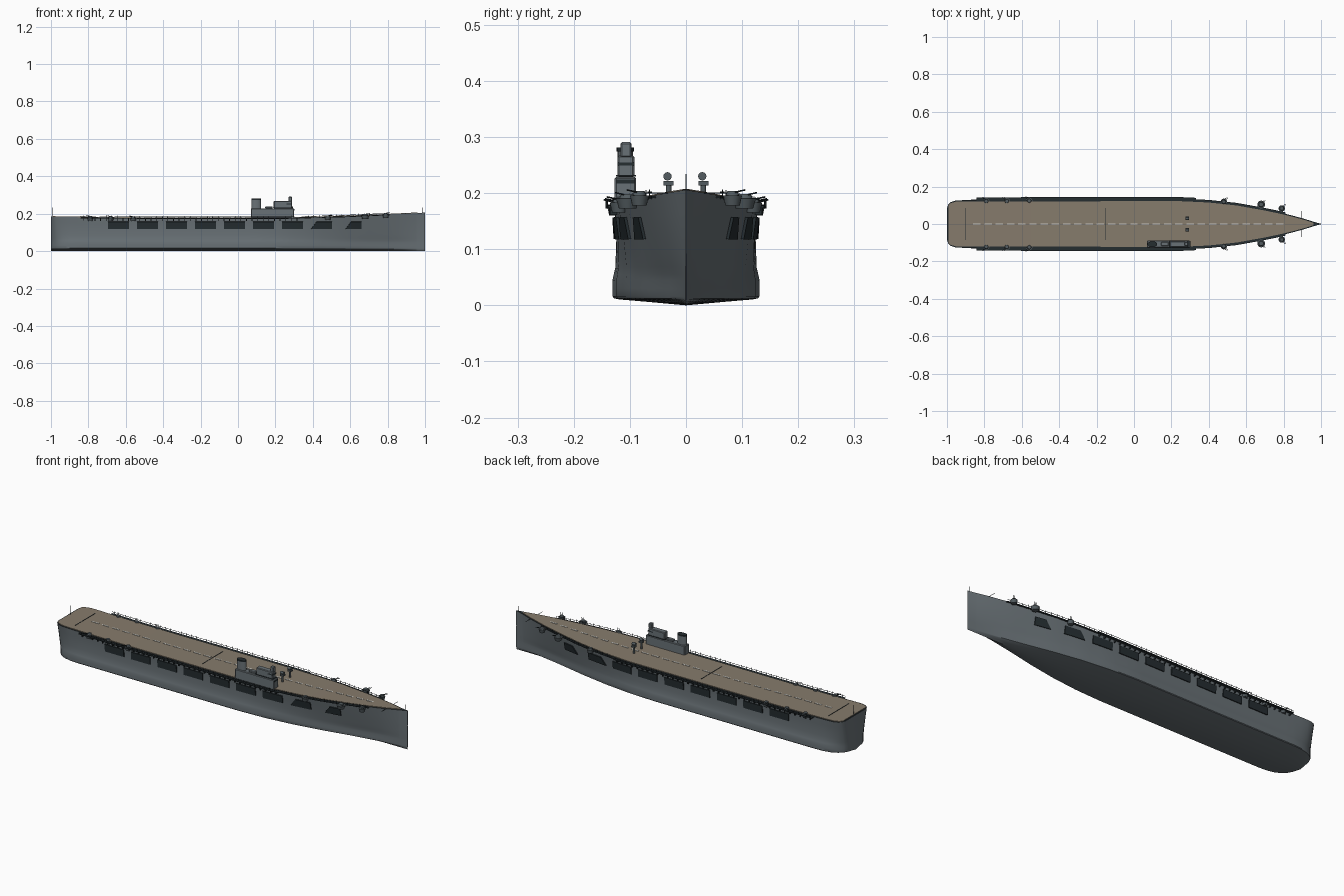
import bpy, bmesh, math
from mathutils import Matrix, Vector

if "Cube" in bpy.data.objects:
    bpy.data.objects.remove(bpy.data.objects["Cube"])


def material(name, rgb):
    m = bpy.data.materials.new(name)
    m.use_nodes = True
    m.diffuse_color = (*rgb, 1)
    m.node_tree.nodes["Principled BSDF"].inputs["Base Color"].default_value = (*rgb, 1)
    return m


GREY = material("hull grey", (0.14, 0.165, 0.18))
DARK = material("dark fittings", (0.018, 0.026, 0.03))
WOOD = material("deck planking", (0.24, 0.2, 0.15))
WHITE = material("deck marking", (0.62, 0.62, 0.58))
GUN = material("gun grey", (0.085, 0.105, 0.115))


def finish(name, bm, mats, smooth=0):
    bmesh.ops.recalc_face_normals(bm, faces=bm.faces)
    me = bpy.data.meshes.new(name)
    bm.to_mesh(me)
    bm.free()
    for m in mats:
        me.materials.append(m)
    ob = bpy.data.objects.new(name, me)
    bpy.context.collection.objects.link(ob)
    if smooth:
        bpy.ops.object.select_all(action="DESELECT")
        ob.select_set(True)
        bpy.context.view_layer.objects.active = ob
        bpy.ops.object.shade_smooth_by_angle(angle=math.radians(smooth))
    return ob


def box(bm, x, y, z, sx, sy, sz, turn=0):
    mat = Matrix.Translation((x, y, z)) @ Matrix.Rotation(turn, 4, "Z") @ Matrix.Diagonal((sx, sy, sz, 1))
    bmesh.ops.create_cube(bm, size=1, matrix=mat)


def rod(bm, a, b, r, r2=None, sides=12, stretch=1):
    a, b = Vector(a), Vector(b)
    rot = (b - a).to_track_quat("Z", "Y").to_matrix().to_4x4()
    mat = Matrix.Translation((a + b) / 2) @ rot @ Matrix.Diagonal((1, stretch, 1, 1))
    bmesh.ops.create_cone(bm, cap_ends=True, segments=sides, radius1=r,
                          radius2=r if r2 is None else r2, depth=(b - a).length, matrix=mat)


def lookup(table, x):
    for (x0, v0), (x1, v1) in zip(table, table[1:]):
        if x <= x1:
            return v0 + (v1 - v0) * max(0, x - x0) / (x1 - x0)
    return table[-1][1]


# Plan outlines of deck edge and bilge, as (x, half width)
DECK = [(-1, .085), (-.993, .104), (-.98, .117), (-.955, .125), (-.92, .127), (.25, .128), (.4, .121),
        (.55, .105), (.7, .078), (.8, .057), (.9, .031), (.96, .012), (1, .001)]
BILGE = [(-1, .06), (-.99, .082), (-.97, .103), (-.94, .119), (-.9, .128), (-.85, .131), (.1, .131),
         (.25, .124), (.4, .107), (.55, .081), (.7, .049), (.85, .02), (.95, .006), (1, .001)]
# Flare of the section, as (height, blend to deck edge) and the waist above the bulge
BLEND = [(.013, 0), (.05, 0), (.068, .2), (.12, .6), (.18, 1)]
WAIST = [(.045, 0), (.068, .0045), (.12, .005), (.18, 0)]


def top(x):
    return .178 + .028 * max(0, (x - .25) / .75) ** 1.4 + .006 * max(0, (-.5 - x) / .5) ** 2


def half(x, z):
    b, w = lookup(BILGE, x), lookup(DECK, x)
    return b + (w - b) * lookup(BLEND, z) - lookup(WAIST, z) * b / .131


def skin(bm, rows):
    for r, s in zip(rows, rows[1:]):
        for i in range(len(r) - 1):
            bm.faces.new((r[i], r[i + 1], s[i + 1], s[i]))


stations = sorted({x for x, _ in DECK + BILGE} | {-.8 + i * .05 for i in range(36)})
stations = [x for i, x in enumerate(stations) if i == 0 or x - stations[i - 1] > 1e-4]

# Hull: lofted sections with a shallow V bottom, bulge and flared sides
bm = bmesh.new()
rows = []
levels = [.016, .03, .045, .055, .068, .09, .12, .15, .18]
for x in stations:
    b = lookup(BILGE, x)
    prof = [(b * .5, .006), (b * .9, .0105), (b * .98, .0125)]
    prof += [(half(x, z), z * (1 + (top(x) / .18 - 1) * (z / .18) ** 2)) for z in levels]
    ring = [(-y, z) for y, z in reversed(prof)] + [(0, 0)] + prof
    rows.append([bm.verts.new((x, y, z)) for y, z in ring])
skin(bm, rows)
bm.faces.new(rows[0])
bm.faces.new(rows[-1])
lids = [bm.faces.new((r[0], r[-1], s[-1], s[0])) for r, s in zip(rows, rows[1:])]
for f in lids:
    f.material_index = 1
finish("hull", bm, [GREY, DARK], 35)

# Planked flight deck, slightly inset from the hull edge
bm = bmesh.new()
rows = []
for x in stations[1:-1]:
    w = max(.001, lookup(DECK, x) - .006)
    z = top(x)
    rows.append([bm.verts.new((x, s * w, z + h)) for s, h in ((-1, 0), (-1, .003), (1, .003), (1, 0))])
skin(bm, rows)
bm.faces.new(rows[0])
finish("flight_deck", bm, [WOOD])

# Dashed centre line
bm = bmesh.new()
for i in range(28):
    x = -.84 + i * .06
    box(bm, x, 0, top(x) + .0035, .04, .007, .0025)
finish("centre_line", bm, [WHITE])

# Deck cross wires near the stern and amidships
bm = bmesh.new()
for x in (-.9, -.15):
    box(bm, x, 0, top(x) + .0035, .003, .17, .002)
finish("cross_wires", bm, [DARK])

# Hangar openings following the hull side
for side, label in ((1, "left"), (-1, "right")):
    bm = bmesh.new()
    for i in range(9):
        x0 = -.695 + i * .155 + (.03 if i == 8 else 0)
        x1 = x0 + (.085 if i == 8 else .112)
        slant = .03 if i >= 7 else 0
        rows = []
        for j in range(7):
            t = j / 6
            col = []
            for k in range(4):
                z = .118 + .039 * k / 3
                x = x0 + slant * k / 3 * (1 - t) + (x1 - x0) * t
                col.append(bm.verts.new((x, side * (half(x, z) + .0025), z)))
            rows.append(col)
        skin(bm, rows)
    ob = finish(label + "_hangar_openings", bm, [DARK])
    mod = ob.modifiers.new("thickness", "SOLIDIFY")
    mod.thickness = .005
    mod.offset = 0

# Catwalks with posts and handrails along both sides
for side, label in ((1, "left"), (-1, "right")):
    bm = bmesh.new()
    xs = [-.84 + i * .03 for i in range(56)]
    for x, n in zip(xs, xs[1:]):
        wide = .016 if x < .3 else .008
        xm = (x + n) / 2
        y0, y1 = lookup(DECK, x), lookup(DECK, n)
        turn = side * math.atan2(y1 - y0, n - x)
        y = side * ((y0 + y1) / 2 + wide / 2 - .001)
        edge = side * ((y0 + y1) / 2 + wide - .001)
        z = top(xm)
        box(bm, xm, y, z - .003, .0315, wide, .004, turn)
        box(bm, xm, edge, z + .006, .0315, .0015, .0015, turn)
        box(bm, xm, edge, z + .003, .0015, .0015, .016)
        if x < .3:
            box(bm, xm, side * (y0 + .003), z - .011, .004, .012, .013)
    finish(label + "_catwalk", bm, [DARK])

# Gun sponsons along the deck edges
for side, label in ((1, "left"), (-1, "right")):
    for i, (x, y) in enumerate([(-.79, .122), (-.68, .122), (-.56, .124),
                                (.48, .119), (.68, .104), (.79, .083)]):
        r = .021 if i == 4 else .017
        y *= side
        z = top(x) - .008
        bm = bmesh.new()
        rod(bm, (x, y, z - .01), (x, y, z + .008), r * .75, r, 16)
        rod(bm, (x, y, z + .008), (x, y, z + .016), r * .7, r * .55, 12)
        finish(f"{label}_gun_mount_{i + 1}", bm, [GUN], 35)
        bm = bmesh.new()
        aim = 1 if x > 0 else -1
        for d in (-.004, .004):
            rod(bm, (x + d, y, z + .013), (x + d + aim * .018, y + side * .022, z + .018), .0014, sides=6)
        finish(f"{label}_gun_barrels_{i + 1}", bm, [DARK])

# Island: base, bridge, director tower and funnel
bm = bmesh.new()
box(bm, .185, -.108, .203, .23, .038, .052)
box(bm, .24, -.107, .248, .098, .03, .038)
box(bm, .28, -.107, .277, .02, .02, .028)
box(bm, .165, -.107, .233, .04, .022, .012)
isl = finish("island", bm, [GREY])
bev = isl.modifiers.new("edges", "BEVEL")
bev.width = .003

bm = bmesh.new()
rod(bm, (.098, -.108, .2), (.098, -.108, .276), .027, .025, 20, .55)
finish("funnel", bm, [GREY], 35)
bm = bmesh.new()
rod(bm, (.098, -.108, .274), (.098, -.108, .281), .026, .026, 20, .6)
finish("funnel_cap", bm, [DARK], 35)

bm = bmesh.new()
box(bm, .24, -.107, .231, .106, .036, .003)
box(bm, .275, -.107, .252, .03, .031, .005)
box(bm, .299, -.108, .221, .004, .032, .007)
finish("island_trim", bm, [DARK])

# Directors on the flight deck
bm = bmesh.new()
for y in (-.031, .031):
    rod(bm, (.285, y, .178), (.285, y, .216), .005)
    box(bm, .285, y, .218, .02, .018, .008)
    rod(bm, (.275, y - .002, .23), (.295, y - .002, .23), .0075)
finish("deck_directors", bm, [GUN], 35)

# Flag poles and bow boom
bm = bmesh.new()
for x in (-.99, .985):
    rod(bm, (x, 0, top(x)), (x, 0, .234), .0012, sides=6)
for side in (1, -1):
    rod(bm, (.895, side * .02, top(.89)), (.895, side * .07, top(.89)), .0011, sides=6)
finish("poles", bm, [DARK])
